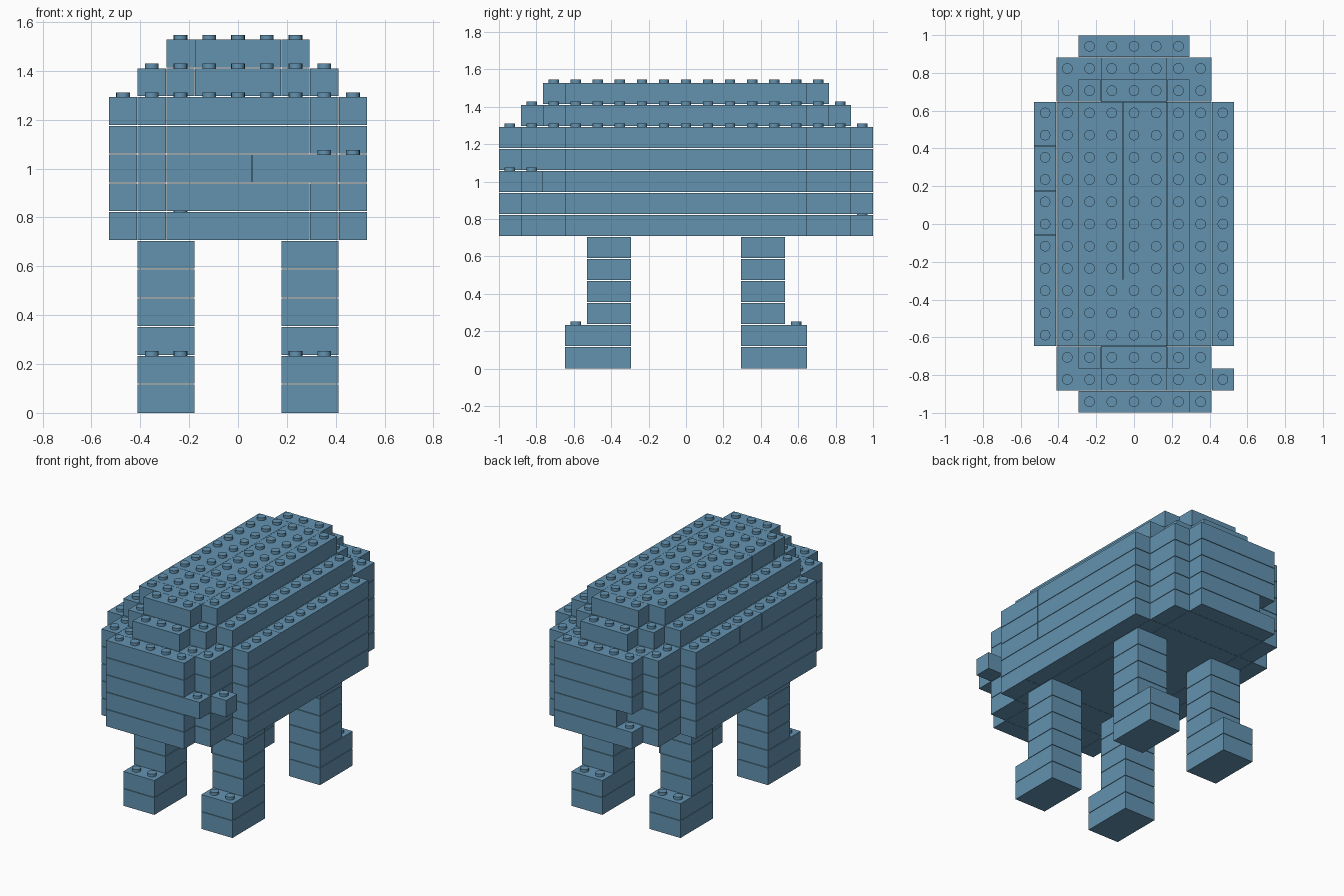
import bpy
import bmesh
import math
from mathutils import Matrix

if "Cube" in bpy.data.objects:
    bpy.data.objects.remove(bpy.data.objects["Cube"])

U = 2 / 17            # one brick unit (wide, deep and tall)
GAP = 0.0035          # visible joint between courses
SEAM = 0.0015         # joint between neighbouring bricks
STUD_R, STUD_H = 0.028, 0.019

blue = bpy.data.materials.new("sand blue")
blue.diffuse_color = (0.125, 0.291, 0.434, 1)
blue.use_nodes = True
blue.node_tree.nodes["Principled BSDF"].inputs["Base Color"].default_value = blue.diffuse_color

parts = {}            # part name -> list of bricks (x0, x1, y0, y1, course)
filled = set()        # occupied cells, used to decide where studs show


def brick(part, x0, x1, y0, y1, k):
    parts.setdefault(part, []).append((x0, x1, y0, y1, k))
    for i in range(round(x0 + 0.5), round(x1 + 0.5)):
        for j in range(round(y0 + 0.5), round(y1 + 0.5)):
            filled.add((i, j, k))


def row(part, x0, x1, y0, y1, k, cuts=()):
    """Run of bricks along y, divided at the given cuts."""
    marks = [y0, *sorted(cuts), y1]
    for a, b in zip(marks, marks[1:]):
        brick(part, x0, x1, a, b, k)


# Legs: square columns on feet that point outwards
for sx, side in ((-1, "left"), (1, "right")):
    for sy, end in ((-1, "front"), (1, "back")):
        x0, x1 = sorted((sx * 1.5, sx * 3.5))
        for k in range(6):
            y0, y1 = sorted((sy * 2.5, sy * (5.5 if k < 2 else 4.5)))
            brick(f"{end}_{side}_leg", x0, x1, y0, y1, k)

# Body: five courses with stepped corners
side_cut = {6: -3.5, 7: 2.5, 8: -2.5, 9: -2.5, 10: -2.5}
for k, cut in side_cut.items():
    for sx in (-1, 1):
        x0, x1 = sorted((sx * 3.5, sx * 4.5))
        left_top = sx < 0 and k == 10
        row("body", x0, x1, -5.5, 5.5, k, (-2.5, -0.5, 1.5, 3.5) if left_top else (cut,))
        x0, x1 = sorted((sx * 2.5, sx * 3.5))
        row("body", x0, x1, -7.5, 7.5, k, (-5.5, 5.5))
    row("body", -2.5, 2.5, -7.5, 7.5, k, (-5.5, cut, 5.5))
    # End faces: one split course in front, one notch at the back
    front = ((-2.5, 0.5), (0.5, 3.5)) if k == 8 else ((-2.5, 2.5),)
    for x0, x1 in front:
        brick("front_face", x0, x1, -8.5, -7.5, k)
    brick("back_face", -1.5 if k == 7 else -2.5, 2.5, 7.5, 8.5, k)

# Small brick sticking out beside the front face
brick("side_knob", 3.5, 4.5, -7.5, -6.5, 8)

# Lower roof course
for sx in (-1, 1):
    x0, x1 = sorted((sx * 2.5, sx * 3.5))
    row("lower_roof", x0, x1, -5.5, 5.5, 11)
    x0, x1 = sorted((sx * 1.5, sx * 2.5))
    row("lower_roof", x0, x1, -6.5, 6.5, 11, (-5.5, 5.5))
row("lower_roof", -1.5, 1.5, -7.5, 7.5, 11, (-6.5, -2.5, 6.5))

# Upper roof course
row("upper_roof", -2.5, -0.5, -2.5, 5.5, 12)
row("upper_roof", -0.5, 1.5, -2.5, 5.5, 12)
row("upper_roof", 1.5, 2.5, -5.5, 5.5, 12, (-2.5,))
row("upper_roof", -2.5, 1.5, -5.5, -2.5, 12, (-4.5,))
for y0, y1 in ((-6.5, -5.5), (5.5, 6.5)):
    brick("upper_roof", -1.5, 1.5, y0, y1, 12)


def add_box(bm, x0, x1, y0, y1, k):
    low = k * U + (GAP / 2 if k else 0)
    high = (k + 1) * U - GAP / 2
    size = ((x1 - x0) * U - SEAM, (y1 - y0) * U - SEAM, high - low)
    centre = ((x0 + x1) / 2 * U, (y0 + y1) / 2 * U, (low + high) / 2)
    bmesh.ops.create_cube(bm, size=1, matrix=Matrix.Translation(centre) @ Matrix.Diagonal((*size, 1)))


def add_stud(bm, i, j, k):
    z = (k + 1) * U - GAP / 2 + STUD_H / 2 - 0.001
    bmesh.ops.create_cone(bm, cap_ends=True, segments=16, radius1=STUD_R, radius2=STUD_R,
                          depth=STUD_H + 0.002, matrix=Matrix.Translation((i * U, j * U, z)))


def finish(bm, name):
    mesh = bpy.data.meshes.new(name)
    bm.to_mesh(mesh)
    bm.free()
    mesh.materials.append(blue)
    ob = bpy.data.objects.new(name, mesh)
    bpy.context.collection.objects.link(ob)
    return ob


for name, bricks in parts.items():
    bm = bmesh.new()
    for b in bricks:
        add_box(bm, *b)
    finish(bm, name)

# Studs on every uncovered brick top
bm = bmesh.new()
for i, j, k in sorted(filled):
    if (i, j, k + 1) not in filled:
        add_stud(bm, i, j, k)
studs = finish(bm, "studs")
bpy.context.view_layer.objects.active = studs
studs.select_set(True)
bpy.ops.object.shade_smooth_by_angle(angle=math.radians(40))
